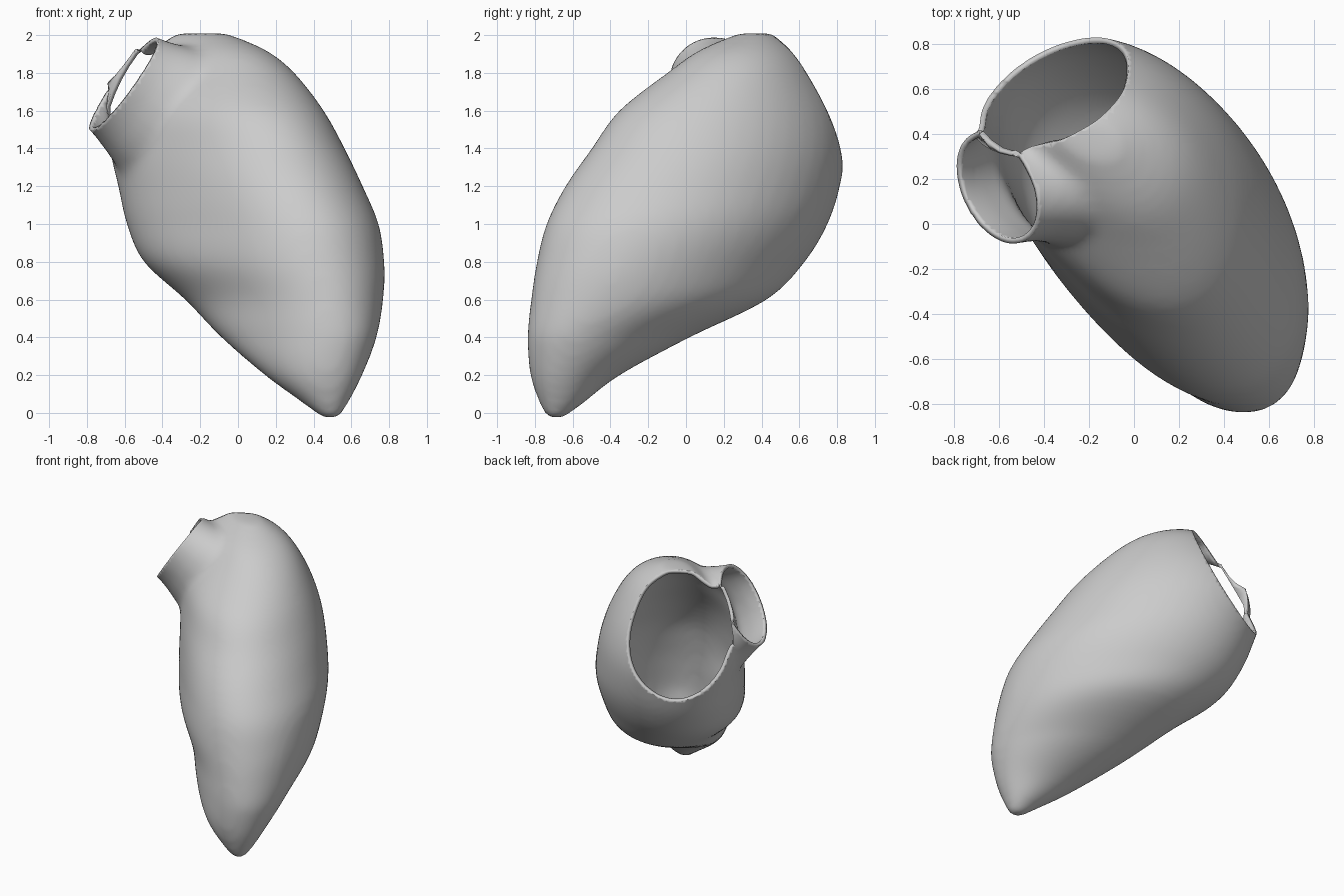
import bpy, bmesh, math
from mathutils import Vector

cube = bpy.data.objects.get("Cube")
if cube:
    bpy.data.objects.remove(cube)

SIDES = 48

# Rims: centre and two half axes each
WIDE_C, WIDE_A, WIDE_B = Vector((-.34, .6, 1.56)), Vector((.33, .17, .015)), Vector((.1, -.18, .44))
SMALL_C, SMALL_A, SMALL_B = Vector((-.605, .16, 1.74)), Vector((.175, -.04, .24)), Vector((-.04, .24, .03))
WIDE_N = WIDE_B.cross(WIDE_A).normalized()
SMALL_N = SMALL_B.cross(SMALL_A).normalized()
if WIDE_N.y < 0:
    WIDE_N.negate()
if SMALL_N.x > 0:
    SMALL_N.negate()

# Chamber levels: height, x range, y range
LEVELS = [Vector(v) for v in (
    (-.025, .44, .54, -.74, -.64), (.06, .33, .59, -.78, -.53), (.2, .14, .66, -.825, -.35),
    (.4, -.09, .735, -.84, .02), (.6, -.28, .77, -.82, .43), (.8, -.5, .775, -.79, .63),
    (1, -.59, .745, -.74, .75), (1.2, -.635, .66, -.64, .815), (1.4, -.68, .565, -.5, .84),
    (1.6, -.68, .455, -.355, .8), (1.8, -.6, .3, -.1, .69), (1.92, -.48, .15, .07, .59),
    (2.01, -.34, -.06, .28, .46))]


def spline(a, b, c, d, t):
    """Smooth step between levels b and c."""
    return b + (c - a) * (t / 2) + (a * 2 - b * 5 + c * 4 - d) * (t * t / 2) \
        + ((b - c) * 3 + d - a) * (t ** 3 / 2)


def chamber_ring(level):
    """Slanted oval, flattened towards the front right and fuller opposite."""
    z, x0, x1, y0, y1 = level
    slant = min(.38, .1 + .7 * z)
    points = []
    for i in range(SIDES):
        t = math.tau * i / SIDES
        x, y = math.cos(t), math.sin(t - slant)
        lean = ((x + y) / 2) ** 3
        size = 1 + lean * (1.1 * max(0, min(1, z)) if lean < 0 else max(0, z - .7) * .85)
        points.append((x * size, y * size))
    xs, ys = zip(*points)
    return [Vector((x0 + (x1 - x0) * (x - min(xs)) / (max(xs) - min(xs)),
                    y0 + (y1 - y0) * (y - min(ys)) / (max(ys) - min(ys)), z)) for x, y in points]


def oval_ring(c, a, b):
    return [c + a * math.cos(math.tau * i / SIDES) + b * math.sin(math.tau * i / SIDES)
            for i in range(SIDES)]


def loft(bm, rings):
    """Closed skin over a list of rings."""
    rows = [[bm.verts.new(p) for p in ring] for ring in rings]
    faces = [bm.faces.new((a[i], a[(i + 1) % SIDES], b[(i + 1) % SIDES], b[i]))
             for a, b in zip(rows, rows[1:]) for i in range(SIDES)]
    faces += [bm.faces.new(rows[0][::-1]), bm.faces.new(rows[-1])]
    bmesh.ops.recalc_face_normals(bm, faces=faces)


def everything(bm):
    return bm.verts[:] + bm.edges[:] + bm.faces[:]


def finish(bm, name):
    mesh = bpy.data.meshes.new(name)
    bm.to_mesh(mesh)
    bm.free()
    obj = bpy.data.objects.new(name, mesh)
    bpy.context.collection.objects.link(obj)
    return obj


# Chamber, trimmed just past the wide rim
levels = []
for i in range(len(LEVELS) - 1):
    a, d = LEVELS[max(i - 1, 0)], LEVELS[min(i + 2, len(LEVELS) - 1)]
    levels += [spline(a, LEVELS[i], LEVELS[i + 1], d, k / 4) for k in range(4)]
levels.append(LEVELS[-1])
bm = bmesh.new()
loft(bm, [chamber_ring(level) for level in levels])
cut = bmesh.ops.bisect_plane(bm, geom=everything(bm), plane_co=WIDE_C + WIDE_N * .08,
                             plane_no=WIDE_N, clear_outer=True)
bmesh.ops.edgeloop_fill(bm, edges=[e for e in cut["geom_cut"] if isinstance(e, bmesh.types.BMEdge)])
bmesh.ops.recalc_face_normals(bm, faces=bm.faces[:])

# Outflow neck, widening into the chamber
loft(bm, [oval_ring(SMALL_C + SMALL_N * d, SMALL_A * s, SMALL_B * w)
          for d, s, w in ((-.45, 1.4, 1.45), (-.25, 1.3, 1.22), (-.1, 1.12, 1.05), (0, 1.02, 1.02), (.18, 1, 1.02))])
wall = finish(bm, "chamber_wall")

# Cutter for the wide opening, kept clear of the neck
bm = bmesh.new()
loft(bm, [oval_ring(WIDE_C + WIDE_A * .17 + WIDE_N * d, WIDE_A * 1.25, WIDE_B * 1.3) for d in (0, .4)])
cutter = finish(bm, "opening_cutter")
cutter.hide_render = True

# Fuse, soften the join and cut
fuse = wall.modifiers.new("fuse", 'REMESH')
fuse.mode, fuse.voxel_size = 'VOXEL', .025
soft = wall.modifiers.new("soften", 'SMOOTH')
soft.factor, soft.iterations = .5, 16
opening = wall.modifiers.new("opening", 'BOOLEAN')
opening.operation, opening.object = 'DIFFERENCE', cutter
graph = bpy.context.evaluated_depsgraph_get()
fused = bpy.data.meshes.new_from_object(wall.evaluated_get(graph))
wall.modifiers.clear()
bpy.data.objects.remove(cutter)

# Open the wide floor and slice the small rim
bm = bmesh.new()
bm.from_mesh(fused)
floor = [f for f in bm.faces
         if all(abs((v.co - WIDE_C).dot(WIDE_N)) < .0005 for v in f.verts)
         and abs(f.normal.dot(WIDE_N)) > .98]
bmesh.ops.delete(bm, geom=floor, context='FACES')
bmesh.ops.bisect_plane(bm, geom=everything(bm), dist=.002, plane_co=SMALL_C, plane_no=SMALL_N, clear_outer=True)
bmesh.ops.remove_doubles(bm, verts=bm.verts[:], dist=.003)
bm.to_mesh(fused)
bm.free()
wall.data = fused

# Thin wall
shell = wall.modifiers.new("shell", 'SOLIDIFY')
shell.thickness, shell.offset = .025, -1

grey = bpy.data.materials.new("plain_grey")
grey.use_nodes = True
colour = (.6, .6, .6, 1)
grey.diffuse_color = colour
grey.node_tree.nodes["Principled BSDF"].inputs["Base Color"].default_value = colour
fused.materials.clear()
fused.materials.append(grey)

bpy.ops.object.select_all(action='DESELECT')
wall.select_set(True)
bpy.context.view_layer.objects.active = wall
bpy.ops.object.shade_smooth_by_angle(angle=math.radians(40))
